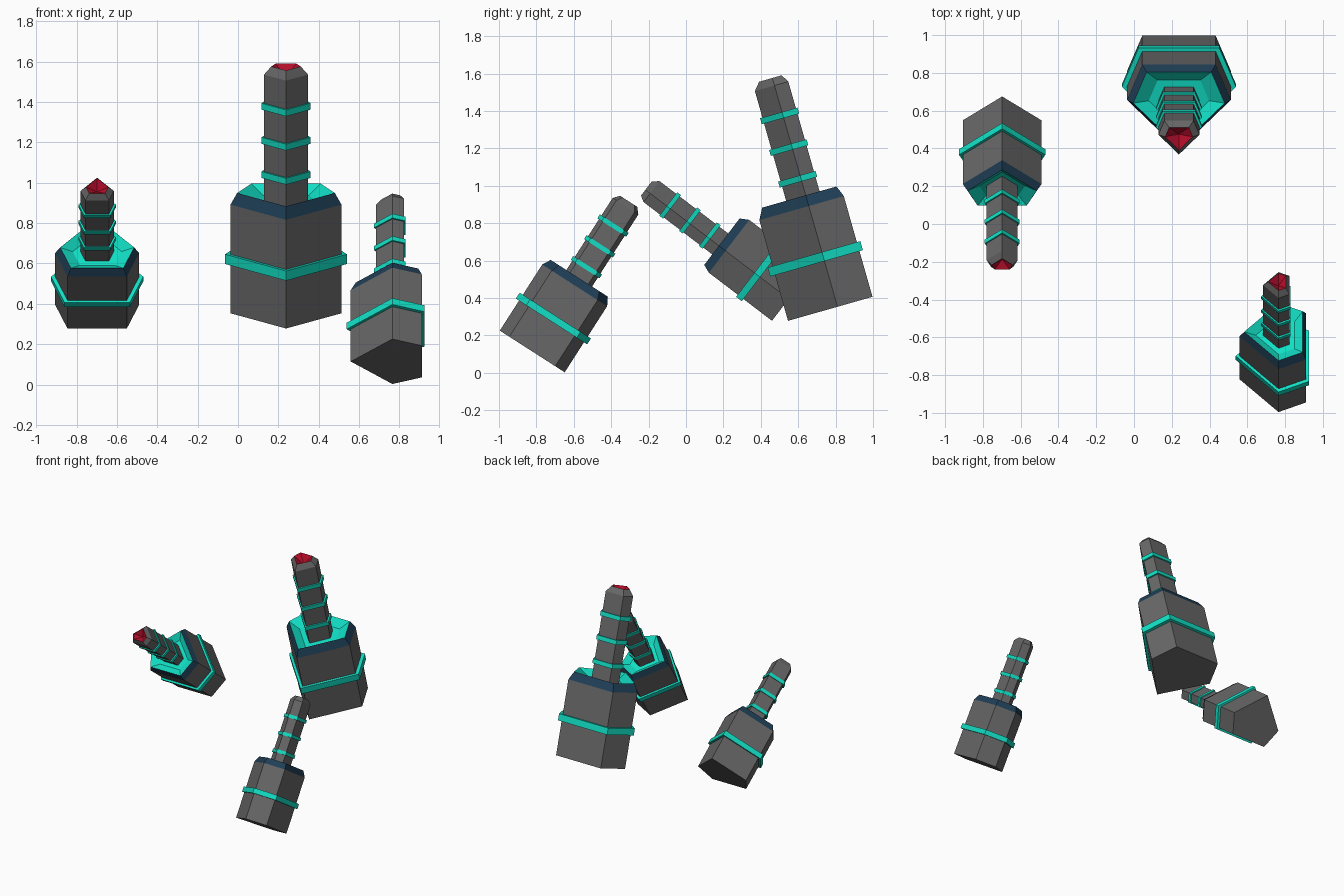
import bpy, bmesh, math
from mathutils import Matrix, Vector

if "Cube" in bpy.data.objects:
    bpy.data.objects.remove(bpy.data.objects["Cube"])


def material(name, rgb):
    m = bpy.data.materials.new(name)
    m.diffuse_color = (*rgb, 1)
    m.use_nodes = True
    m.node_tree.nodes["Principled BSDF"].inputs["Base Color"].default_value = m.diffuse_color
    return m


GREY = material("dark grey", (0.135, 0.135, 0.135))
NAVY = material("navy", (0.014, 0.05, 0.095))
TEAL = material("teal", (0.006, 0.74, 0.56))
RED = material("deep red", (0.45, 0.004, 0.022))

# Five-sided section: an octagon with its two front corners and back corner dropped
SECTION = [(math.cos(math.radians(a)), math.sin(math.radians(a)))
           for a in (-90, 0, 45, 135, 180)]


def loft(name, profile, mats, matrix, closed=False):
    """Sweep (radius, height) steps round the section; one material per step."""
    bm = bmesh.new()
    rows = [[bm.verts.new((x * r, y * r, z)) for x, y in SECTION] if r else
            [bm.verts.new((0, 0, z))] for r, z in profile]
    palette = list(dict.fromkeys(mats))
    pairs = list(zip(rows, rows[1:] + rows[:1]))
    if not closed:
        pairs.pop()
        bm.faces.new(rows[0])
    for (a, b), mat in zip(pairs, mats):
        for i in range(5):
            j = (i + 1) % 5
            quad = [a[i], a[j], b[j], b[i]] if len(b) > 1 else [a[i], a[j], b[0]]
            bm.faces.new(quad).material_index = palette.index(mat)
    bmesh.ops.recalc_face_normals(bm, faces=bm.faces)
    mesh = bpy.data.meshes.new(name)
    bm.to_mesh(mesh)
    bm.free()
    for m in palette:
        mesh.materials.append(m)
    obj = bpy.data.objects.new(name, mesh)
    obj.matrix_world = matrix
    bpy.context.collection.objects.link(obj)


def band(name, inner, outer, z, thick, matrix):
    lo, hi = z - thick / 2, z + thick / 2
    loft(name, [(inner, lo), (outer, lo), (outer, hi), (inner, hi)],
         [TEAL] * 4, matrix, closed=True)


def tower(label, location, tilt, spin, size):
    m = (Matrix.Translation(Vector(location))
         @ Matrix.Rotation(math.radians(tilt), 4, 'X')
         @ Matrix.Rotation(math.radians(spin), 4, 'Z')
         @ Matrix.Scale(size, 4))
    # base block, navy bevel, teal bowl, neck and red pit in the tip
    loft(label + "_tower",
         [(0.275, 0), (0.275, 0.56), (0.242, 0.62), (0.16, 0.575), (0.109, 0.575),
          (0.109, 1.23), (0.073, 1.272), (0, 1.22)],
         [GREY, NAVY, TEAL, TEAL, GREY, GREY, RED], m)
    # belt round the base and three bands round the neck
    band(label + "_base_belt", 0.265, 0.302, 0.279, 0.05, m)
    for i in range(3):
        band(f"{label}_neck_band_{i + 1}", 0.1, 0.122, 0.714 + 0.176 * i, 0.033, m)


tower("large", (0.238, 0.81, 0.353), 15.9, 0, 1)
tower("left", (-0.698, 0.549, 0.395), 52.7, 180, 0.757)
tower("right", (0.765, -0.822, 0.114), -32.7, -90, 0.75)
